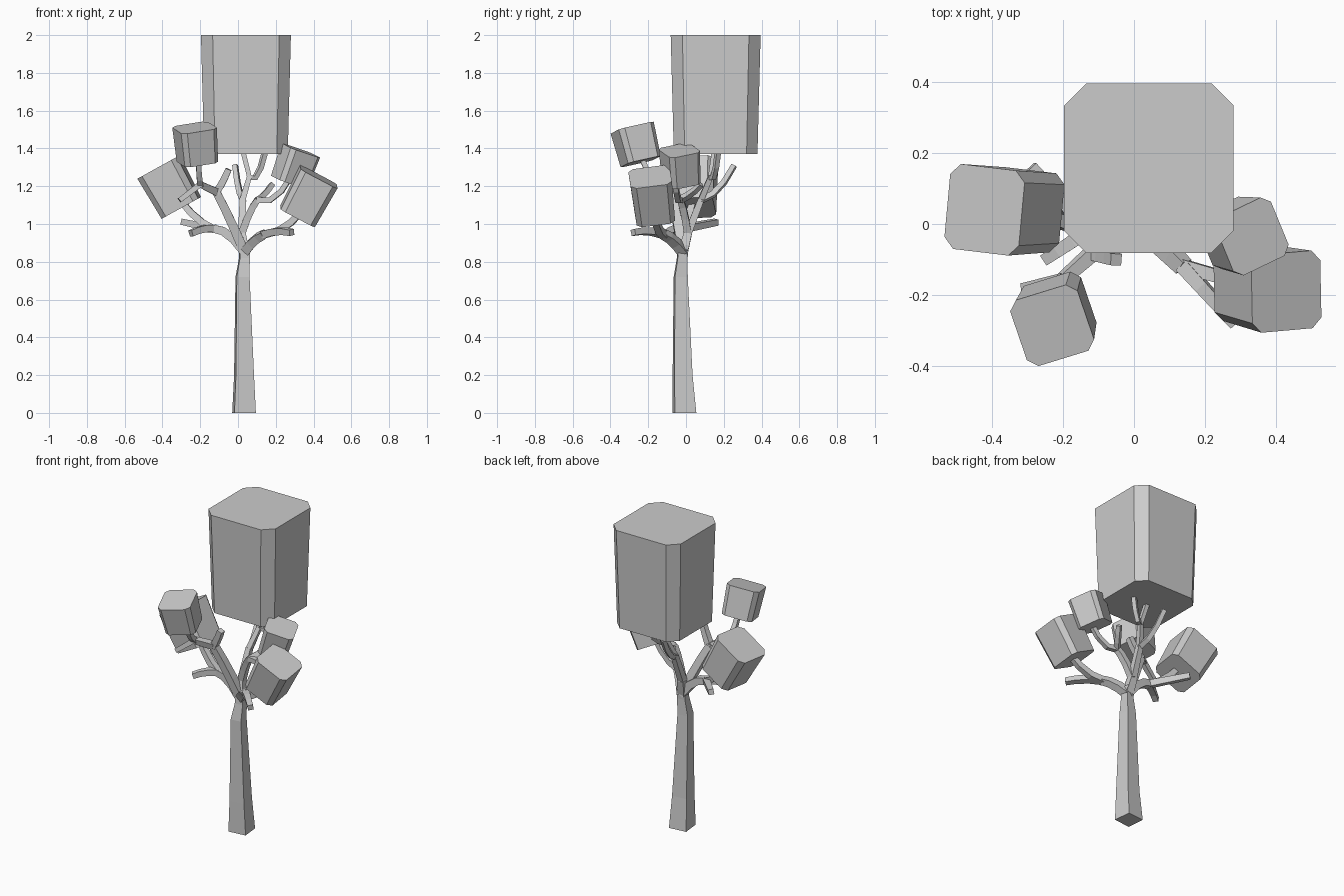
import bpy, bmesh
from math import radians
from mathutils import Vector, Matrix

if "Cube" in bpy.data.objects:
    bpy.data.objects.remove(bpy.data.objects["Cube"])


def loft(name, rings):
    """Skin matching point rings, cap both ends and make an object."""
    bm = bmesh.new()
    vs = [[bm.verts.new(p) for p in r] for r in rings]
    n = len(vs[0])
    for a, b in zip(vs, vs[1:]):
        for i in range(n):
            bm.faces.new((a[i], a[(i + 1) % n], b[(i + 1) % n], b[i]))
    bm.faces.new(vs[0][::-1])
    bm.faces.new(vs[-1])
    bmesh.ops.recalc_face_normals(bm, faces=bm.faces[:])
    mesh = bpy.data.meshes.new(name)
    bm.to_mesh(mesh)
    bm.free()
    bpy.context.collection.objects.link(bpy.data.objects.new(name, mesh))


def square(cut=0.0):
    """Unit square outline, optionally with chamfered corners."""
    pts = []
    for q in range(4):
        turn = Matrix.Rotation(radians(90 * q), 3, 'Z')
        for p in ([(1, 1 - cut), (1 - cut, 1)] if cut else [(1, 1)]):
            pts.append(turn @ Vector((*p, 0)))
    return pts


def foliage(name, bottom, top, half, turn):
    """Chamfered block along bottom -> top, slightly narrower at the bottom."""
    bottom, top = Vector(bottom), Vector(top)
    tilt = Vector((0, 0, 1)).rotation_difference(top - bottom).to_matrix()
    rot = tilt @ Matrix.Rotation(radians(turn), 3, 'Z')
    loft(name, [[c + rot @ (p * h) for p in square(0.26)]
                for c, h in ((bottom, half * 0.93), (top, half))])


def limb(name, start, end, bow, w0, w1):
    """Square tapered limb whose middle is raised (or lowered) by bow."""
    start, end = Vector(start), Vector(end)
    d = end - start
    pts = [start - d.normalized() * w0 * 0.3]
    pts += [start + d * t + Vector((0, 0, bow * 4 * t * (1 - t))) for t in (0.35, 0.7)]
    pts.append(end)
    rings, side = [], Vector((0, 1, 0))
    for i, p in enumerate(pts):
        tangent = (pts[min(i + 1, 3)] - pts[max(i - 1, 0)]).normalized()
        side = (side - tangent * side.dot(tangent)).normalized()
        up = tangent.cross(side)
        w = w0 + (w1 - w0) * i / 3
        rings.append([p + (side * q.x + up * q.y) * w for q in square()])
    loft(name, rings)


# Trunk: slightly turned square, narrowing to the fork
spin = Matrix.Rotation(radians(6), 3, 'Z')
loft("trunk", [[Vector((x, y, z)) + spin @ (p * w) for p in square()]
               for x, y, z, w in ((0.032, -0.008, 0, 0.057), (0.032, -0.018, 0.2, 0.048),
                                  (0.024, -0.028, 0.72, 0.034), (0.034, -0.02, 0.82, 0.026),
                                  (0.034, -0.016, 0.89, 0.026))])

# Limbs grow from named joints: name -> (parent, joint position, bow)
joints = {"trunk_fork": (0.034, -0.016, 0.85)}
width = {"trunk_fork": 0.027}
tree = {
    "left_low_limb": ("trunk_fork", (-0.13, -0.02, 0.975), 0.03),
    "left_low_tip": ("left_low_limb", (-0.25, -0.1, 0.95), 0.01),
    "left_back_tip": ("left_low_limb", (-0.29, 0.16, 1.01), 0),
    "left_stem": ("left_low_limb", (-0.3, 0.04, 1.12), -0.02),
    "left_high_limb": ("trunk_fork", (-0.115, -0.08, 1.17), 0.01),
    "left_inner_tip": ("left_high_limb", (-0.05, -0.1, 1.29), -0.01),
    "left_front_limb": ("left_high_limb", (-0.2, -0.155, 1.21), 0),
    "left_front_tip": ("left_front_limb", (-0.31, -0.18, 1.125), 0),
    "left_front_stem": ("left_front_limb", (-0.21, -0.23, 1.34), -0.02),
    "right_low_limb": ("trunk_fork", (0.14, -0.12, 0.945), 0.015),
    "right_low_tip": ("right_low_limb", (0.285, -0.28, 0.955), 0.012),
    "right_low_stem": ("right_low_limb", (0.34, -0.175, 1.07), -0.03),
    "centre_limb": ("trunk_fork", (0.02, 0.01, 0.95), 0),
    "centre_high_limb": ("centre_limb", (0.025, 0.08, 1.13), 0),
    "back_tip": ("centre_high_limb", (-0.015, 0.255, 1.31), -0.04),
    "crown_limb": ("centre_high_limb", (0.06, 0.13, 1.25), 0),
    "crown_left_tip": ("crown_limb", (0.025, 0.15, 1.39), 0),
    "crown_right_tip": ("crown_limb", (0.145, 0.17, 1.39), -0.06),
    "right_high_limb": ("centre_limb", (0.105, -0.03, 1.13), 0.02),
    "right_inner_tip": ("right_high_limb", (0.18, 0.08, 1.21), -0.01),
    "right_high_stem": ("right_high_limb", (0.285, -0.06, 1.26), -0.055),
}
for name, (parent, pos, bow) in tree.items():
    joints[name] = pos
    width[name] = max(width[parent] * 0.78, 0.013)
    limb(name, joints[parent], pos, bow, width[parent] * 0.95, width[name])

# Foliage blocks
foliage("crown_foliage", (0.042, 0.157, 1.37), (0.042, 0.157, 2.0), 0.238, 0)
foliage("front_left_foliage", (-0.215, -0.24, 1.33), (-0.23, -0.285, 1.51), 0.1, 18)
foliage("left_foliage", (-0.30, 0.04, 1.085), (-0.42, 0.04, 1.302), 0.12, -6)
foliage("right_high_foliage", (0.27, -0.025, 1.22), (0.332, -0.035, 1.39), 0.09, 24)
foliage("right_low_foliage", (0.315, -0.165, 1.04), (0.428, -0.19, 1.25), 0.11, 3)
